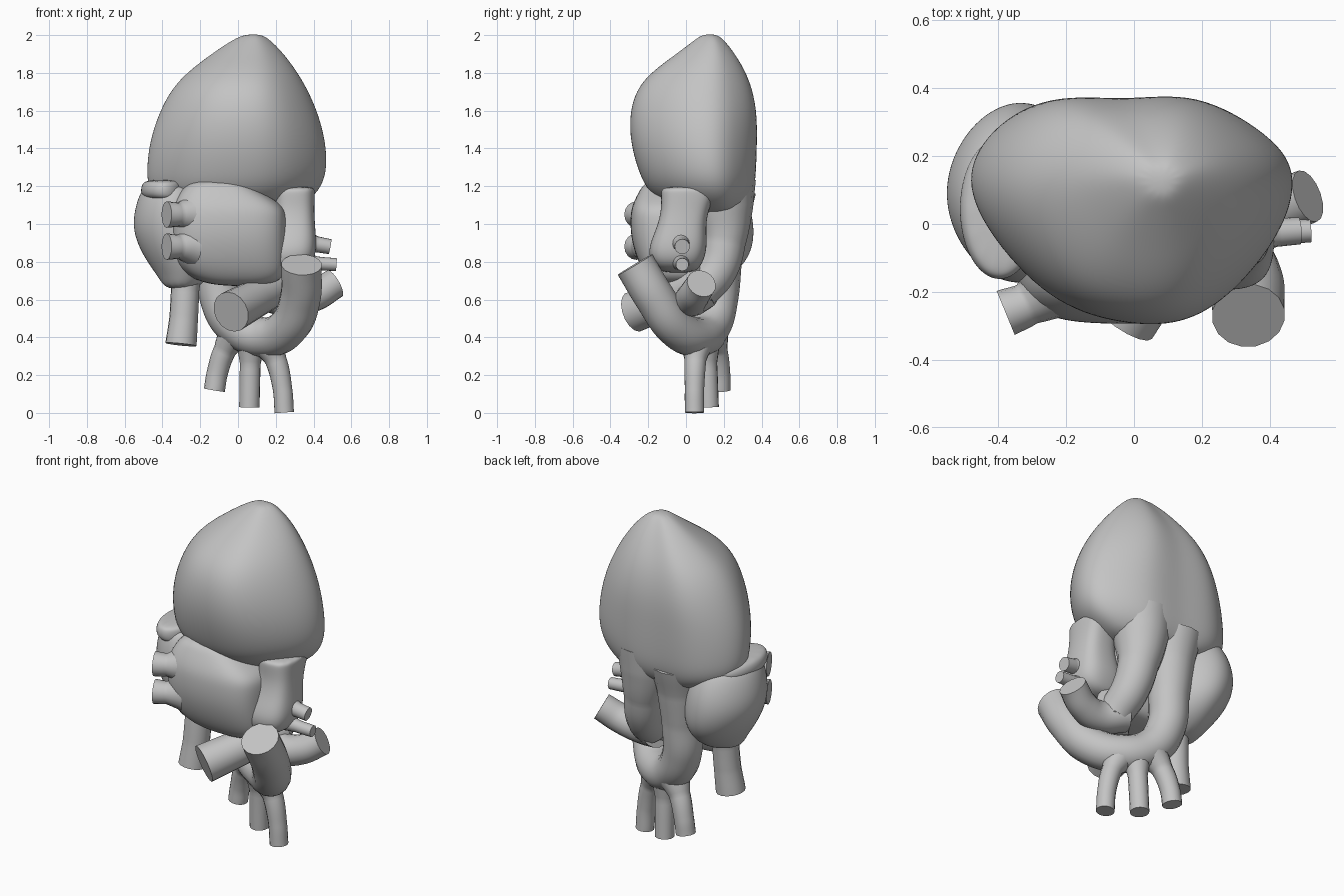
import bpy
import math

cube = bpy.data.objects.get("Cube")
if cube:
    bpy.data.objects.remove(cube, do_unlink=True)

grey = bpy.data.materials.new("plain grey")
grey.use_nodes = True
grey.diffuse_color = (0.55, 0.55, 0.55, 1)
grey.node_tree.nodes["Principled BSDF"].inputs["Base Color"].default_value = (0.55, 0.55, 0.55, 1)


def finish(ob, angle):
    bpy.ops.object.select_all(action="DESELECT")
    ob.select_set(True)
    bpy.context.view_layer.objects.active = ob
    bpy.ops.object.convert(target="MESH")
    ob = bpy.context.object
    ob.data.materials.clear()
    ob.data.materials.append(grey)
    bpy.ops.object.shade_smooth_by_angle(angle=math.radians(angle))


def loft(name, rows, section, swell=1.05):
    """Skin stacked sections; each row is z, x min, x max, y min, y max."""
    n = len(section)
    verts, faces = [], []
    for z, x0, x1, y0, y1 in rows:
        cx, cy = (x0 + x1) / 2, (y0 + y1) / 2
        hx, hy = (x1 - x0) / 2 * swell, (y1 - y0) / 2 * swell
        verts += [(cx + u * hx, cy + v * hy, z) for u, v in section]
    for r in range(len(rows) - 1):
        for i in range(n):
            j = (i + 1) % n
            faces.append((r * n + i, r * n + j, (r + 1) * n + j, (r + 1) * n + i))
    faces.append(tuple(reversed(range(n))))
    faces.append(tuple(range(len(verts) - n, len(verts))))
    mesh = bpy.data.meshes.new(name)
    mesh.from_pydata(verts, [], faces)
    ob = bpy.data.objects.new(name, mesh)
    bpy.context.collection.objects.link(ob)
    sub = ob.modifiers.new("round", "SUBSURF")
    sub.levels = sub.render_levels = 3
    finish(ob, 60)


def tube(name, points):
    """Round vessel with flat ends; each point is x, y, z, radius."""
    curve = bpy.data.curves.new(name, "CURVE")
    curve.dimensions = "3D"
    curve.bevel_depth = 1
    curve.bevel_resolution = 6
    curve.resolution_u = 10
    curve.use_fill_caps = True
    spline = curve.splines.new("BEZIER")
    spline.bezier_points.add(len(points) - 1)
    for p, (x, y, z, r) in zip(spline.bezier_points, points):
        p.co = (x, y, z)
        p.radius = r
        p.handle_left_type = p.handle_right_type = "AUTO"
    ob = bpy.data.objects.new(name, curve)
    bpy.context.collection.objects.link(ob)
    finish(ob, 40)


def rounded(power, n=14):
    def soft(t):
        return math.copysign(abs(t) ** power, t)
    return [(soft(math.cos(2 * math.pi * i / n)), soft(math.sin(2 * math.pi * i / n)))
            for i in range(n)]


# Main body, with a broad front and a slightly hollow back
ridged = [(-1, .27), (-.88, -.22), (-.52, -.8), (-.1, -.98), (.32, -1), (.64, -.72), (.93, -.18),
          (1, .32), (.82, .65), (.4, 1.02), (-.05, .93), (-.5, 1), (-.82, .72)]
loft("ventricles", [
    (1.04, -.25, .22, .0, .28), (1.1, -.4, .34, -.1, .33), (1.17, -.47, .42, -.19, .355),
    (1.27, -.485, .465, -.24, .365), (1.43, -.47, .46, -.285, .37),
    (1.6, -.415, .415, -.29, .37), (1.76, -.325, .34, -.235, .335),
    (1.89, -.155, .25, -.06, .265), (1.975, -.03, .17, .05, .2), (2.005, .04, .12, .09, .16)],
    ridged)

# Front chamber and the side chambers
loft("front_atrium", [
    (.67, -.1, .14, -.14, .06), (.71, -.25, .24, -.2, .1), (.8, -.33, .25, -.25, .12),
    (.92, -.345, .25, -.285, .13), (1.03, -.345, .25, -.29, .13), (1.1, -.34, .235, -.28, .12),
    (1.18, -.3, .1, -.24, .1), (1.24, -.23, .01, -.2, .06)], rounded(.65))
loft("left_auricle", [
    (.74, .14, .3, -.12, .04), (.78, .12, .39, -.18, .08), (.87, .12, .415, -.2, .11),
    (.98, .18, .405, -.15, .1), (1.08, .2, .4, -.125, .115), (1.17, .185, .405, -.13, .16),
    (1.2, .2, .4, -.12, .15)], rounded(.7))
loft("right_atrium", [
    (.65, -.38, -.22, -.06, .1), (.72, -.42, -.16, -.1, .24), (.83, -.5, -.12, -.15, .34),
    (.96, -.555, -.12, -.17, .36), (1.08, -.545, -.14, -.17, .34), (1.18, -.51, -.18, -.14, .29),
    (1.21, -.47, -.22, -.1, .25)], rounded(1.08))
loft("right_rim", [
    (1.12, -.46, -.29, -.12, .2), (1.15, -.515, -.28, -.16, .25),
    (1.21, -.51, -.28, -.16, .25), (1.235, -.48, -.3, -.13, .2)], rounded(1.0))

# Great arch and its three branches
tube("aorta", [(-.1, .2, 1.17, .17), (-.1, .19, 1.0, .135), (-.1, .18, .8, .115),
               (-.09, .165, .6, .11), (-.01, .13, .46, .108), (.14, .06, .4, .106),
               (.27, -.06, .46, .107), (.33, -.165, .61, .108), (.337, -.27, .785, .108)])
tube("arch_branch_right", [(0, .13, .44, .1), (-.07, .16, .33, .06), (-.11, .178, .21, .056),
                           (-.125, .18, .12, .056)])
tube("arch_branch_middle", [(.07, .1, .4, .085), (.065, .11, .26, .055), (.06, .12, .03, .054)])
tube("arch_branch_left", [(.14, .06, .4, .1), (.2, .05, .28, .058), (.235, .045, .13, .052),
                          (.245, .045, .002, .052)])

# Pulmonary trunk, flared at its root and dividing in two
tube("pulmonary_trunk", [(.12, .19, 1.22, .18), (.12, .2, 1.08, .155), (.14, .2, .9, .115),
                         (.165, .16, .75, .107), (.19, .07, .64, .1)])
tube("pulmonary_branch_front", [(.23, .11, .69, .1), (.1, -.08, .61, .1), (-.037, -.275, .535, .11)])
tube("pulmonary_branch_left", [(.14, .08, .64, .1), (.28, .03, .6, .09), (.4, .04, .62, .084),
                               (.512, .082, .685, .08)])

# Large vein and the small vein stubs
tube("vena_cava", [(-.27, .04, .85, .1), (-.28, .02, .65, .075), (-.288, .01, .5, .076),
                   (-.302, .0, .362, .083)])
for level, z in (("upper", 1.05), ("lower", .88)):
    tube("right_vein_" + level, [(-.25, -.19, z, .1), (-.315, -.236, z, .064),
                                 (-.378, -.262, z, .07)])
tube("left_vein_upper", [(.33, -.03, .91, .07), (.42, -.025, .892, .042), (.487, -.02, .88, .04)])
tube("left_vein_lower", [(.3, -.03, .81, .06), (.42, -.025, .792, .036), (.52, -.02, .785, .034)])
